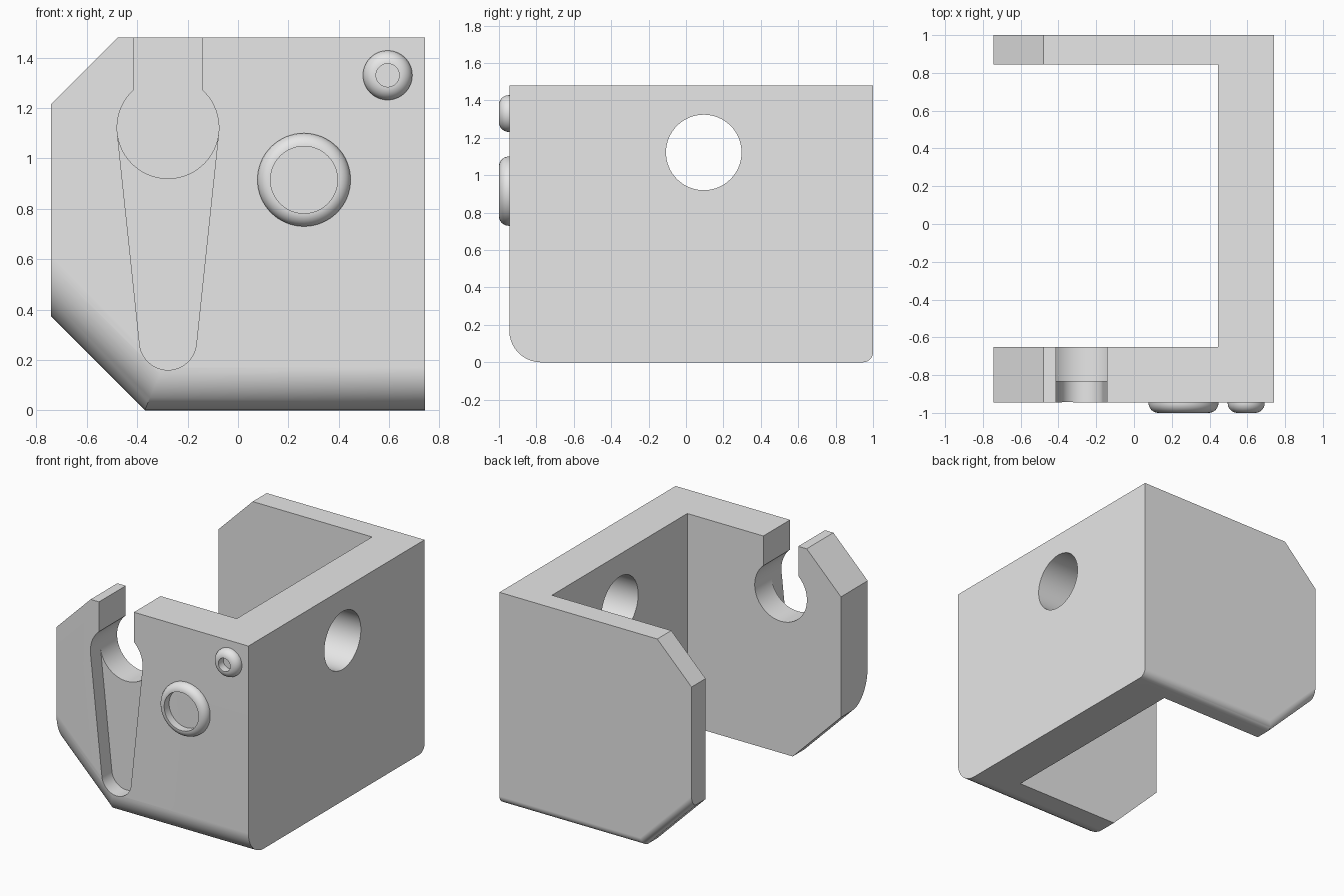
import bpy, bmesh
from math import sin, cos, pi, sqrt, asin, acos

if "Cube" in bpy.data.objects:
    bpy.data.objects.remove(bpy.data.objects["Cube"], do_unlink=True)

grey = bpy.data.materials.new("plain grey")
grey.use_nodes = True
grey.diffuse_color = (0.8, 0.8, 0.8, 1)
grey.node_tree.nodes["Principled BSDF"].inputs["Base Color"].default_value = (0.8, 0.8, 0.8, 1)


def loft(name, rings, close=False):
    """Skin a list of equal-length closed rings; cap the ends or close the loop."""
    bm = bmesh.new()
    loops = [[bm.verts.new(p) for p in ring] for ring in rings]
    pairs = list(zip(loops, loops[1:]))
    if close:
        pairs.append((loops[-1], loops[0]))
    else:
        bm.faces.new(loops[0])
        bm.faces.new(loops[-1])
    for a, b in pairs:
        for i in range(len(a)):
            j = (i + 1) % len(a)
            bm.faces.new((a[i], a[j], b[j], b[i]))
    bmesh.ops.recalc_face_normals(bm, faces=bm.faces[:])
    mesh = bpy.data.meshes.new(name)
    bm.to_mesh(mesh)
    bm.free()
    mesh.materials.append(grey)
    obj = bpy.data.objects.new(name, mesh)
    bpy.context.collection.objects.link(obj)
    return obj


def activate(obj):
    bpy.ops.object.select_all(action='DESELECT')
    obj.select_set(True)
    bpy.context.view_layer.objects.active = obj


def cut(obj, cutter):
    activate(obj)
    mod = obj.modifiers.new("cut", 'BOOLEAN')
    mod.operation, mod.solver, mod.object = 'DIFFERENCE', 'EXACT', cutter
    bpy.ops.object.modifier_apply(modifier=mod.name)
    bpy.data.objects.remove(cutter, do_unlink=True)


def smooth(obj):
    activate(obj)
    bpy.ops.object.shade_smooth_by_angle(angle=pi / 6)
    mod = obj.modifiers.new("flat face normals", 'WEIGHTED_NORMAL')
    mod.keep_sharp = True


def arc(cx, cz, r, a0, a1, n=48):
    return [(cx + r * cos(a0 + (a1 - a0) * i / n), cz + r * sin(a0 + (a1 - a0) * i / n))
            for i in range(n + 1)]


def prism_y(name, pts, y0, y1):
    return loft(name, [[(x, y, z) for x, z in pts] for y in (y0, y1)])


# Bracket body: chamfered outline, lower edges rounded towards front and back
FRONT, BACK = -0.945, 1.0
LEFT, RIGHT, TOP = -0.743, 0.742, 1.48


def outline(y, d):
    pts = [(LEFT, 0.373 + d * sqrt(2)), (-0.37 + d * (sqrt(2) - 1), d), (RIGHT, d),
           (RIGHT, TOP), (-0.478, TOP), (LEFT, 1.215)]
    return [(x, y, z) for x, z in pts]


rings = []
steps = 10
for i in range(steps + 1):
    t, r = i / steps * pi / 2, 0.17
    rings.append(outline(FRONT + r * (1 - cos(t)), r * (1 - sin(t))))
for i in range(steps + 1):
    t, r = i / steps * pi / 2, 0.055
    rings.append(outline(BACK - r * (1 - sin(t)), r * (1 - cos(t))))
body = loft("bracket_body", rings)

# Open middle, leaving two plates and one side wall
cut(body, prism_y("middle_cutter", [(-2, -1), (0.445, -1), (0.445, 3), (-2, 3)], -0.65, 0.845))

# Keyhole slot through the front plate
KX, KZ, KR, HALF = -0.278, 1.122, 0.202, 0.135
a = acos(HALF / KR)
keyhole = arc(KX, KZ, KR, pi - a, 2 * pi + a) + [(KX + HALF, 2), (KX - HALF, 2)]
cut(body, prism_y("keyhole_cutter", keyhole, -1.2, -0.4))

# Shallow tapered groove below the keyhole
GZ, GR = 0.273, 0.113
b = asin((KR - GR) / (KZ - GZ))
groove = arc(KX, GZ, GR, pi + b, 2 * pi - b, 24)
groove += [(KX + KR * cos(b), KZ - KR * sin(b)), (KX - KR * cos(b), KZ - KR * sin(b))]
cut(body, prism_y("groove_cutter", groove, -1.2, -0.835))

# Round hole through the side wall
hole = arc(0.095, KZ, 0.202, 0, 2 * pi, 64)[:-1]
cut(body, loft("side_hole_cutter", [[(x, y, z) for y, z in hole] for x in (0.3, 1.0)]))
smooth(body)


# Raised rings on the front plate: rounded outside, straight bore
def raised_ring(name, cx, cz, outer, r=0.052):
    inner = outer - r
    section = [(inner, FRONT + 0.005), (outer, FRONT + 0.005)]
    section += [(inner + r * cos(t), FRONT - 0.003 - r * sin(t))
                for t in (i * pi / 20 for i in range(11))]
    loops = [[(cx + rad * cos(k * pi / 32), y, cz + rad * sin(k * pi / 32)) for rad, y in section]
             for k in range(64)]
    smooth(loft(name, loops, close=True))


raised_ring("large_front_ring", 0.262, 0.915, 0.185)
raised_ring("small_front_ring", 0.594, 1.33, 0.098)
